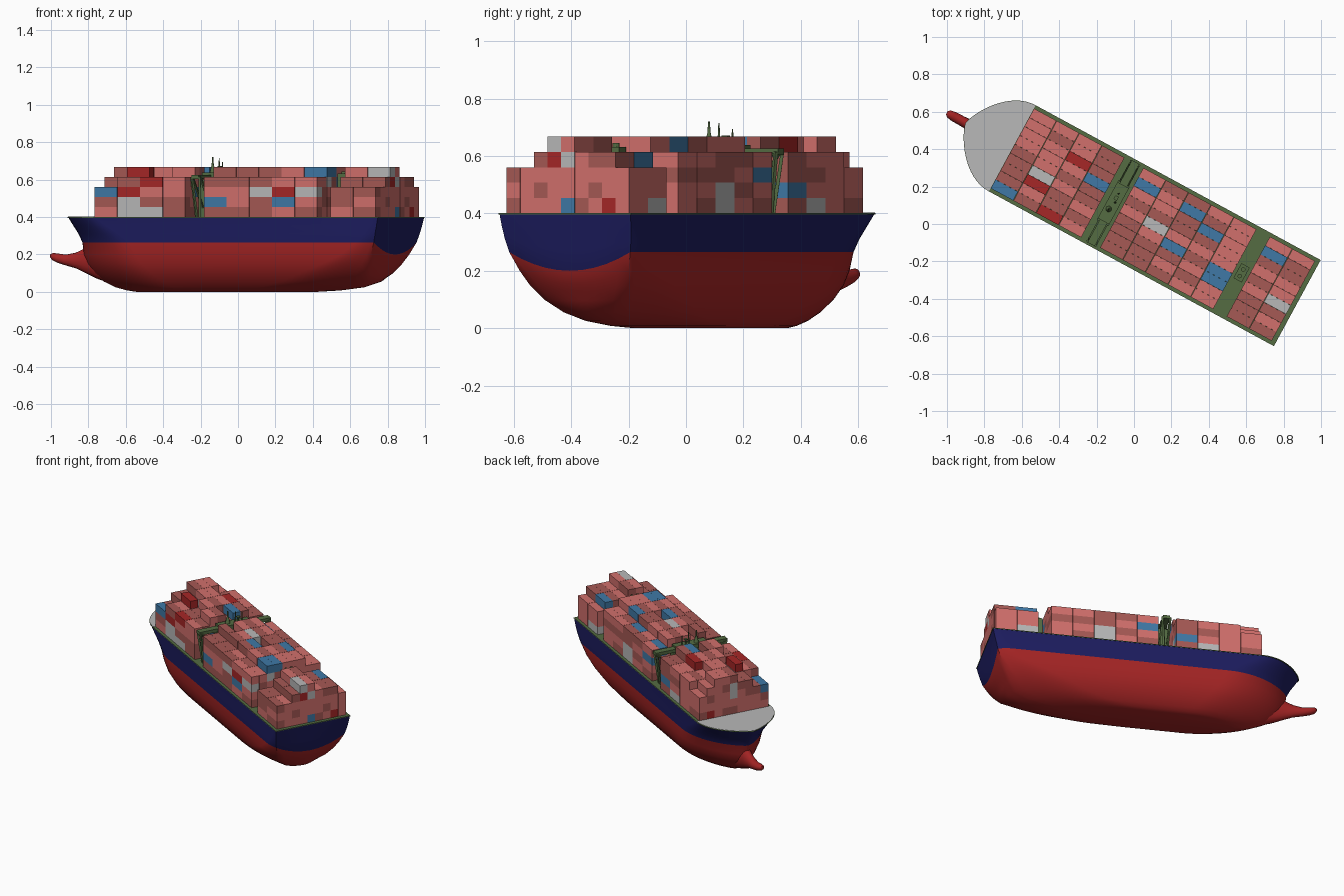
import bpy, bmesh, math, random
from mathutils import Matrix, Vector

if "Cube" in bpy.data.objects:
    bpy.data.objects.remove(bpy.data.objects["Cube"])

random.seed(11)
# Ship is built along local x (bow at -x), then turned to its diagonal heading
HEADING = Matrix.Rotation(math.radians(-28.5), 4, 'Z') @ Matrix.Translation((0, .045, 0))

def mat(name, r, g, b):
    m = bpy.data.materials.new(name)
    m.diffuse_color = (r, g, b, 1)
    m.use_nodes = True
    m.node_tree.nodes["Principled BSDF"].inputs["Base Color"].default_value = m.diffuse_color
    return m

NAVY = mat("navy", .012, .012, .115)
RED = mat("hull_red", .38, .018, .018)
GREEN = mat("deck_green", .09, .15, .055)
GREY = mat("light_grey", .48, .48, .48)
CARGO = [mat("salmon", .64, .16, .15), mat("dull_salmon", .38, .1, .09),
         mat("cargo_red", .38, .02, .02), mat("cargo_blue", .05, .19, .38), GREY]

def finish(name, bm, mats, smooth=None):
    bmesh.ops.recalc_face_normals(bm, faces=bm.faces)
    bm.transform(HEADING)
    me = bpy.data.meshes.new(name)
    bm.to_mesh(me)
    bm.free()
    for m in mats:
        me.materials.append(m)
    ob = bpy.data.objects.new(name, me)
    bpy.context.collection.objects.link(ob)
    if smooth:
        bpy.ops.object.select_all(action='DESELECT')
        ob.select_set(True)
        bpy.context.view_layer.objects.active = ob
        bpy.ops.object.shade_smooth_by_angle(angle=math.radians(smooth))
    return ob

def box(bm, x0, x1, y0, y1, z0, z1):
    m = Matrix.Translation(((x0 + x1) / 2, (y0 + y1) / 2, (z0 + z1) / 2)) @ \
        Matrix.Diagonal((x1 - x0, y1 - y0, z1 - z0, 1))
    bmesh.ops.create_cube(bm, size=1, matrix=m)

def cone(bm, x, y, z0, z1, r0, r1, n=10):
    bmesh.ops.create_cone(bm, cap_ends=True, segments=n, radius1=r0, radius2=r1, depth=z1 - z0,
                          matrix=Matrix.Translation((x, y, (z0 + z1) / 2)))

def beam(bm, a, b, r):
    a, b = Vector(a), Vector(b)
    d = b - a
    m = Matrix.Translation((a + b) / 2) @ d.to_track_quat('Z', 'Y').to_matrix().to_4x4()
    bmesh.ops.create_cube(bm, size=1, matrix=m @ Matrix.Diagonal((r, r, d.length, 1)))

def loft(bm, rings):
    rows = [[bm.verts.new(p) for p in ring] for ring in rings]
    faces = []
    for a, b in zip(rows, rows[1:]):
        n = len(a)
        faces.append([bm.faces.new((a[i], a[(i + 1) % n], b[(i + 1) % n], b[i])) for i in range(n)])
    bm.faces.new(rows[0])
    bm.faces.new(rows[-1])
    return faces

POINT = 1.55  # bow sharpness

def outline(z, w, bow, lb, stern, taper, ws, dip):
    """Closed waterline: rounded bow, parallel body, tapered run, transom."""
    half = []
    bulge = .05 * max(0, 1 - z / .25)
    for k in range(17):
        t = math.pi / 2 * k / 16
        half.append((bow + lb * (1 - math.cos(t)), w * math.sin(t) ** (POINT + 4 * bulge), z))
    for k in range(9):
        q = k / 8
        half.append((stern - bulge - taper * (1 - q), w - (w - ws) * q * q, z))
    for k in range(1, 6):
        q = 1 - k / 5
        half.append((stern - bulge * q * q, ws * q, z - dip * (1 - q * q)))
    return half + [(x, -y, zz) for x, y, zz in half[-2:0:-1]]

# Hull: z, half beam, bow x, bow length, stern x, taper, transom half width, paint dip
LEVELS = [(0, .11, -.64, .32, .45, .5, .03, 0), (.008, .135, -.70, .38, .60, .5, .045, 0),
          (.025, .16, -.77, .43, .74, .5, .065, 0), (.055, .19, -.84, .46, .83, .45, .1, 0),
          (.10, .224, -.90, .47, .865, .36, .155, .005), (.15, .245, -.94, .46, .89, .25, .192, .02),
          (.20, .256, -.96, .45, .91, .16, .216, .045), (.265, .26, -.968, .42, .932, .1, .24, .065),
          (.31, .26, -.99, .38, .945, .06, .25, .035), (.355, .26, -1.02, .33, .957, .05, .256, .015),
          (.40, .26, -1.048, .283, .967, .05, .26, 0)]
bm = bmesh.new()
strips = loft(bm, [outline(*l) for l in LEVELS])
for s in strips[7:]:
    for f in s:
        f.material_index = 1
finish("hull", bm, [RED, NAVY], 40)

# Bulbous bow: x, centre z, half width, half height
bm = bmesh.new()
BULB = [(-.78, .135, .07, .095), (-.88, .155, .05, .085), (-.95, .168, .036, .068),
        (-1.01, .168, .03, .042), (-1.07, .17, .027, .029), (-1.12, .18, .026, .025),
        (-1.15, .188, .021, .02), (-1.163, .192, .01, .01)]
loft(bm, [[(x, ry * math.cos(a), z + rz * math.sin(a)) for a in
           [math.tau * i / 16 for i in range(16)]] for x, z, ry, rz in BULB])
finish("bulbous_bow", bm, [RED], 60)

# Main deck slab and grey foredeck
top = outline(.396, .262, -1.05, .285, .969, .05, .262, 0)
bm = bmesh.new()
loft(bm, [top, [(x, y, .401) for x, y, z in top]])
finish("main_deck", bm, [GREEN])
bm = bmesh.new()
fore = [(-.765 - .283 * math.cos(a), math.copysign(.26 * abs(math.sin(a)) ** POINT, a)) for a in
        [math.pi * (i / 32 - .5) for i in range(33)]]
loft(bm, [[(x, y, .4) for x, y in fore], [(x, y, .403) for x, y in fore]])
finish("foredeck", bm, [GREY])

# Container stacks: nine rows, up to five tiers, sorted into one object per colour
PITCH, SIDE, TIER = .138, .054, .0535
BOW_BAY = (3, 3, 4, 4, 5, 5, 5, 4, 3)
AFT_BAY = (3, 3, 4, 5, 5, 4, 4, 4, 3)
MID_BAY = (4, 4, 5, 5, 5, 5, 5, 4, 4)
cargo = [bmesh.new() for _ in CARGO]
for start, bays in ((-.765, 4), (-.1, 5), (.67, 2)):
    for b in range(bays):
        x = start + b * PITCH
        bay = BOW_BAY if x < -.7 else AFT_BAY if x > .6 else MID_BAY
        for r, tiers in enumerate(bay):
            if bay is MID_BAY and 1 < r < 7 and random.random() < .15:
                tiers -= 1
            for t in range(tiers):
                c = random.choices(range(5), (52, 32, 5, 6, 5))[0]
                y, z = (r - 4.5) * SIDE, .4 + t * TIER
                box(cargo[c], x + .001, x + PITCH - .001, y, y + SIDE - .0004, z, z + TIER)
for bm, m in zip(cargo, CARGO):
    finish("containers_" + m.name, bm, [m])

# Bridge: central tower, full-width navigation deck and converging wing struts
bm = bmesh.new()
box(bm, -.185, -.115, -.12, .12, .4, .6)
box(bm, -.172, -.128, -.25, .25, .604, .626)
box(bm, -.185, -.115, -.11, .11, .61, .638)
for s in (-1, 1):
    for x in (-.174, -.126):
        beam(bm, (-.15 + (x + .15) * .4, s * .215, .4), (x, s * .243, .615), .012)
        beam(bm, (x, s * .12, .45), (x, s * .23, .61), .01)
finish("bridge", bm, [GREEN])

# Masts and radar on the bridge roof
bm = bmesh.new()
cone(bm, -.157, -.039, .635, .68, .017, .006)
cone(bm, -.157, -.039, .68, .72, .006, .003)
cone(bm, -.143, .008, .635, .715, .006, .002)
cone(bm, -.15, .058, .635, .695, .005, .002)
box(bm, -.16, -.14, .02, .043, .666, .672)
beam(bm, (-.15, .031, .635), (-.15, .031, .668), .006)
finish("masts", bm, [GREEN], 40)

# Funnel between the aft cargo blocks
bm = bmesh.new()
box(bm, .605, .655, -.045, .045, .4, .632)
for y in (-.02, .02):
    cone(bm, .63, y, .63, .645, .012, .012, 12)
finish("funnel", bm, [GREEN])
